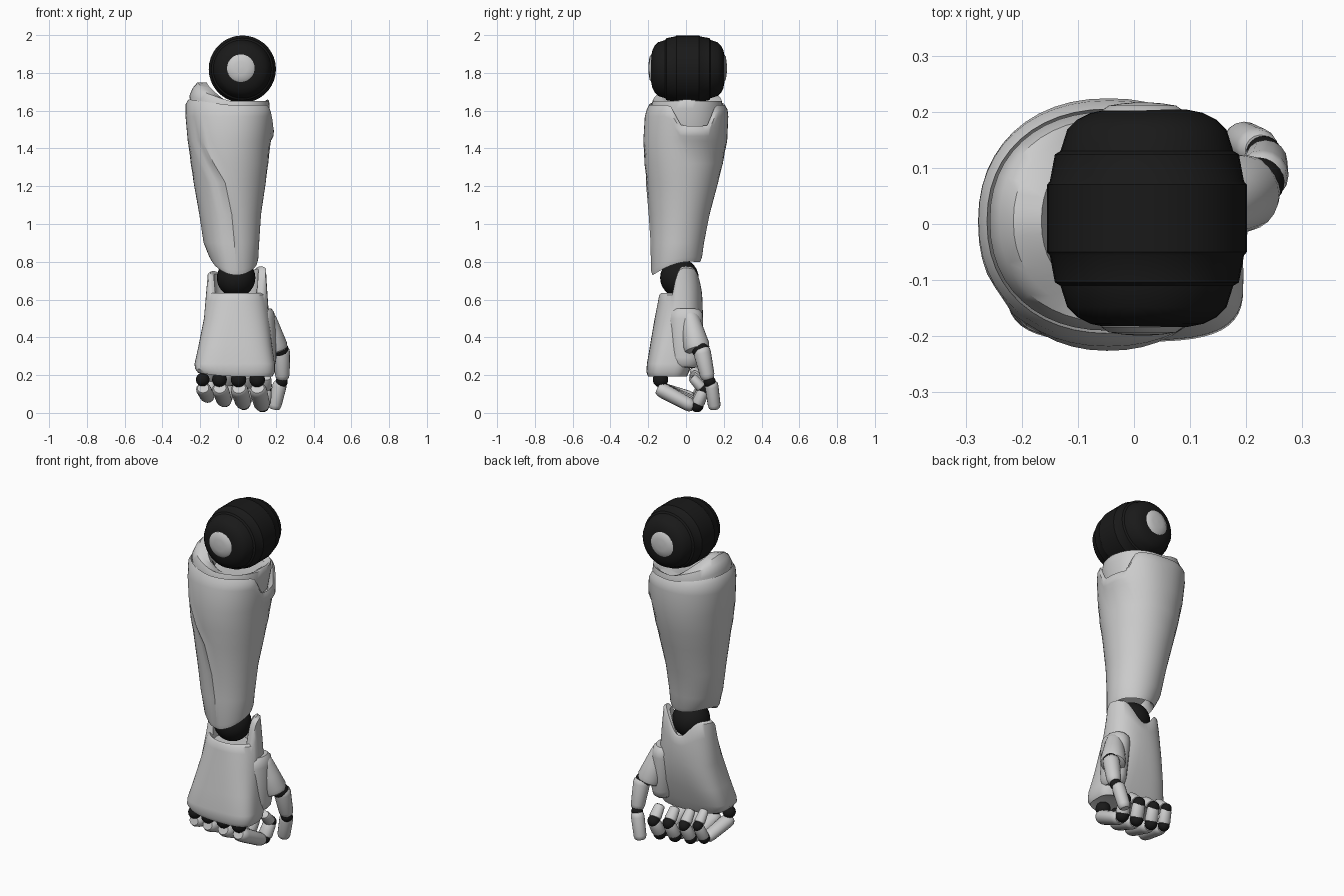
import bpy, bmesh, math
from mathutils import Vector

if "Cube" in bpy.data.objects:
    bpy.data.objects.remove(bpy.data.objects["Cube"])

BLACK = bpy.data.materials.new("black_joint")
BLACK.diffuse_color = (0.01, 0.01, 0.01, 1)
BLACK.use_nodes = True
BLACK.node_tree.nodes["Principled BSDF"].inputs["Base Color"].default_value = BLACK.diffuse_color


def loft(name, rings, mat=None):
    """Skin a list of equal-length point loops and cap both ends."""
    bm = bmesh.new()
    loops = [[bm.verts.new(p) for p in r] for r in rings]
    n = len(loops[0])
    for a, b in zip(loops, loops[1:]):
        for i in range(n):
            bm.faces.new((a[i], a[(i + 1) % n], b[(i + 1) % n], b[i]))
    bm.faces.new(loops[0])
    bm.faces.new(loops[-1])
    bmesh.ops.recalc_face_normals(bm, faces=bm.faces)
    me = bpy.data.meshes.new(name)
    bm.to_mesh(me)
    bm.free()
    ob = bpy.data.objects.new(name, me)
    bpy.context.collection.objects.link(ob)
    if mat:
        me.materials.append(mat)
    return ob


def oval(z, x0, x1, y0, y1, e=2.0, dz=None, start=0.0, ridge=0.0, n=48):
    """Horizontal superellipse; dz(angle) bends its height, ridge raises point 0."""
    pts = []
    for i in range(n):
        a = start + 2 * math.pi * i / n
        c, s = math.cos(a), math.sin(a)
        k = 1 + ridge if i == 0 else (1 - ridge if i >= n - 2 else 1)
        x = math.copysign(abs(c) ** (2 / e), c) * (x1 - x0) / 2 * k + (x0 + x1) / 2
        y = math.copysign(abs(s) ** (2 / e), s) * (y1 - y0) / 2 * k + (y0 + y1) / 2
        pts.append((x, y, z + (dz(a) if dz else 0)))
    return pts


def lathe_y(name, cx, cz, profile, mat=None, n=36):
    """Turn a (y, radius) profile about an axis along y."""
    return loft(name, [[(cx + r * math.cos(2 * math.pi * i / n), y,
                         cz + r * math.sin(2 * math.pi * i / n)) for i in range(n)]
                       for y, r in profile], mat)


def limb(name, p, q, r0, r1, flat=0.85, n=16):
    """Tapered, soft-ended digit segment from p to q."""
    p, q = Vector(p), Vector(q)
    d = q - p
    v = d.normalized()
    side = (Vector((1, 0, 0)) - v * v.x).normalized()
    up = v.cross(side)
    rings = []
    for t, k in ((0, .72), (.06, .93), (.18, 1), (.5, 1), (.84, 1), (.95, .9), (1, .65)):
        r = (r0 + (r1 - r0) * t) * k
        rings.append([p + d * t + side * (r * math.cos(2 * math.pi * i / n))
                      + up * (r * flat * math.sin(2 * math.pi * i / n)) for i in range(n)])
    return loft(name, rings)


def ball(name, c, r):
    bm = bmesh.new()
    bmesh.ops.create_uvsphere(bm, u_segments=24, v_segments=14, radius=r)
    me = bpy.data.meshes.new(name)
    bm.to_mesh(me)
    bm.free()
    me.materials.append(BLACK)
    ob = bpy.data.objects.new(name, me)
    ob.location = c
    bpy.context.collection.objects.link(ob)


# elbow: ribbed, rounded drum with a domed cap at each end
half = [(.194, .07), (.188, .1), (.176, .124), (.158, .142), (.12, .154), (.114, .164),
        (.066, .173), (.06, .178)]
profile = [(.01 - y, r) for y, r in half] + [(.01 + y, r) for y, r in reversed(half)]
lathe_y("elbow_drum", .023, 1.82, profile, BLACK)
for tag, s in (("front", -1), ("back", 1)):
    lathe_y(f"elbow_cap_{tag}", .015, 1.825,
            [(.009 + s * y, r) for y, r in
             ((.17, .075), (.193, .073), (.202, .06), (.206, .035), (.208, .008))])


# forearm shell: notched upper rim, stepped collar, slanted lower rim
def left(a):
    return max(0, -math.cos(a))


def upper(a):
    w = math.atan2(math.sin(a - .2), math.cos(a - .2))
    notch = min(1, max(0, (.62 - abs(w)) / .3))
    return .03 * left(a) - .11 * notch


def mid_upper(a):
    return min(0, upper(a)) * .95


def lower(a):
    s, c = math.sin(a), math.cos(a)
    return .035 * s + .035 * c * c - .01 * c


rad = math.radians
top = dict(start=rad(225))
loft("forearm_shell", [
    oval(.84, -.11, .07, -.12, .04, dz=lower, start=rad(278)),
    oval(.78, -.125, .09, -.16, .06, dz=lower, start=rad(278)),
    oval(.765, -.14, .1, -.178, .075, dz=lower, start=rad(278), ridge=.01),
    oval(.79, -.155, .107, -.184, .085, dz=lower, start=rad(277), ridge=.02),
    oval(.90, -.182, .112, -.184, .095, start=rad(276), ridge=.03),
    oval(1.05, -.205, .122, -.193, .125, start=rad(273), ridge=.03),
    oval(1.22, -.235, .147, -.208, .17, start=rad(263), ridge=.03),
    oval(1.32, -.25, .16, -.22, .195, 2.1, start=rad(248), ridge=.025),
    oval(1.44, -.266, .174, -.226, .218, 2.15, start=rad(232), ridge=.025),
    oval(1.57, -.278, .188, -.218, .224, 2.2, mid_upper, ridge=.01, **top),
    oval(1.605, -.277, .19, -.208, .22, 2.2, upper, **top),
    oval(1.63, -.262, .178, -.195, .205, 2.2, upper, **top),
    oval(1.49, -.24, .15, -.175, .185, 2.2, **top),
])
loft("forearm_collar", [
    oval(1.50, -.24, .148, -.175, .185, 2.2),
    oval(1.61, -.257, .168, -.19, .2, 2.2, lambda a: .07 * left(a)),
    oval(1.65, -.24, .165, -.175, .188, 2.2, lambda a: .07 * left(a)),
    oval(1.66, -.215, .158, -.16, .17, 2.2, lambda a: .09 * left(a) - .02 * abs(math.sin(a))),
    oval(1.65, -.165, .14, -.14, .15, 2.2, lambda a: .10 * left(a) - .03 * abs(math.sin(a))),
    oval(1.62, -.13, .1, -.1, .1),
])

# wrist
ball("wrist_ball", (-.01, -.035, .715), .102)


# hand shell: two prongs grip the wrist, palm widens to the knuckles
def prong(a):
    u = abs(math.sin(a) - .33) / .7
    return (.128 + .014 * math.cos(a)) * max(0, 1 - u ** 4)


loft("hand_shell", [
    oval(.60, -.12, .1, -.11, .05),
    oval(.62, -.128, .108, -.12, .062, dz=prong),
    oval(.635, -.145, .13, -.132, .075, dz=prong),
    oval(.625, -.16, .148, -.142, .083, dz=prong),
    oval(.59, -.167, .153, -.148, .087, 2.2, lambda a: .6 * prong(a)),
    oval(.50, -.18, .165, -.166, .09, 2.5),
    oval(.36, -.208, .18, -.19, .062, 3),
    oval(.26, -.23, .195, -.207, .03, 3.4),
    oval(.215, -.228, .195, -.21, .015, 3.4, lambda a: .02 * left(a)),
    oval(.193, -.212, .182, -.2, .005, 3.4, lambda a: .02 * left(a)),
    oval(.205, -.19, .16, -.18, -.02, 3.4),
])

# fingers: curled under, (name, knuckle x, middle joint z, radius)
for name, x, z, r in (("little", -.187, .078, .042), ("ring", -.098, .056, .046),
                      ("middle", .003, .043, .048), ("index", .102, .031, .048)):
    k = Vector((x, -.135, .176))
    m = Vector((x + .028, .055, z))
    e = Vector((x + .042, .095, z + .09))
    t = Vector((x + .045, .03, z + .16))
    ball(f"{name}_knuckle", k, r * .85)
    limb(f"{name}_base", k + Vector((.002, -.012, -.045)), m + Vector((0, -.015, 0)), r, r * .88)
    ball(f"{name}_middle_joint", m + Vector((0, .003, .008)), r * .74)
    limb(f"{name}_mid", m.lerp(e, .15), e, r * .85, r * .75)
    ball(f"{name}_end_joint", e, r * .7)
    limb(f"{name}_tip", e.lerp(t, .15), t, r * .75, r * .6)

# thumb: mount, broad base, two segments and joints
limb("thumb_mount", (.125, .0, .55), (.145, -.005, .24), .07, .06, 1.35, 24)
limb("thumb_base", (.145, .015, .53), (.2, .062, .325), .045, .074, 1.0, 24)
ball("thumb_base_joint", (.224, .077, .332), .045)
limb("thumb_lower", (.228, .08, .345), (.236, .118, .175), .048, .037, 1)
ball("thumb_middle_joint", (.231, .125, .165), .032)
limb("thumb_tip", (.225, .133, .165), (.19, .152, .02), .038, .035, .95)

# shading
bpy.ops.object.select_all(action='SELECT')
bpy.context.view_layer.objects.active = bpy.data.objects["hand_shell"]
bpy.ops.object.shade_smooth_by_angle(angle=math.radians(38))
